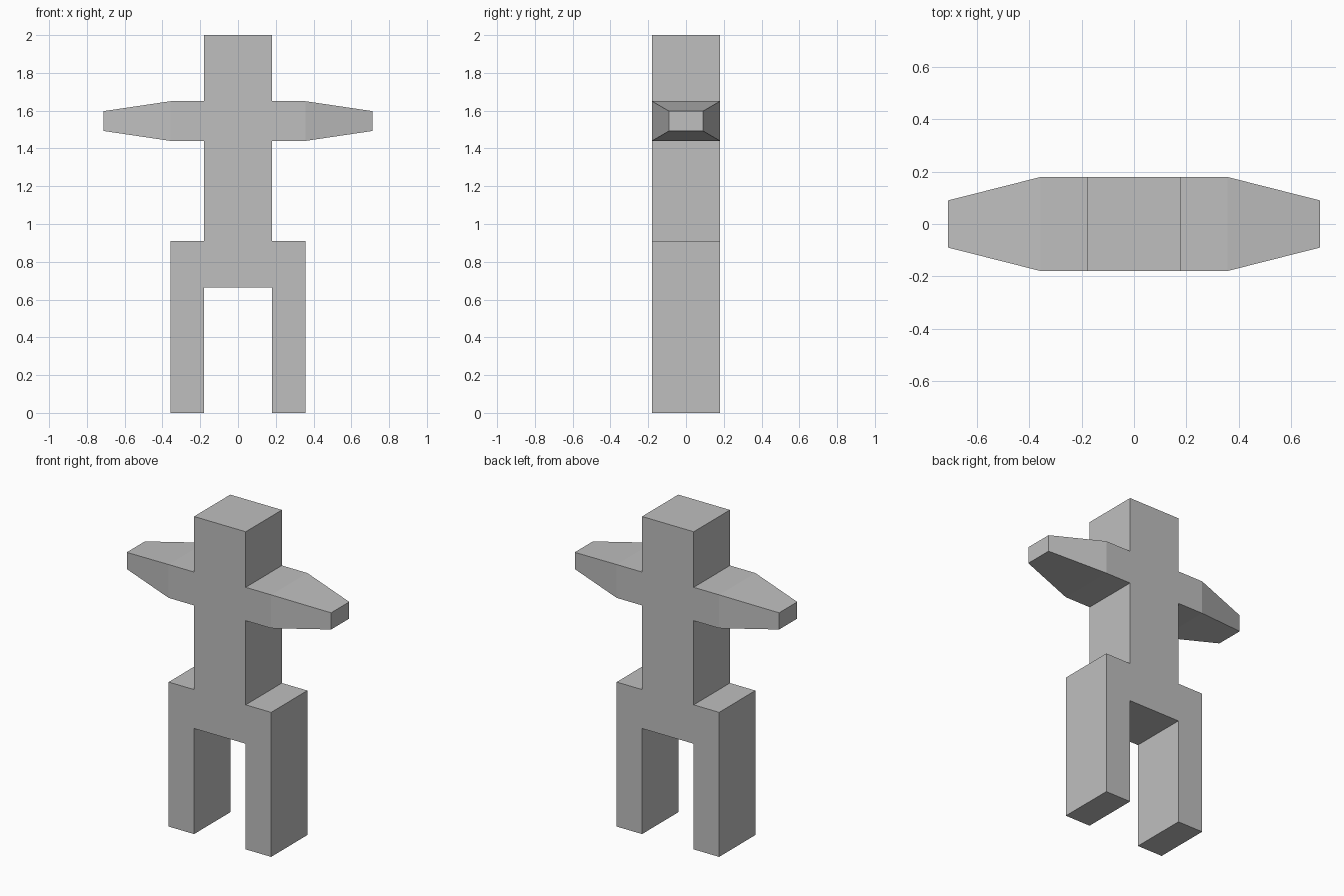
import bpy
import bmesh
from mathutils import Vector

default = bpy.data.objects.get("Cube")
if default:
    bpy.data.objects.remove(default, do_unlink=True)

HALF = 0.18       # half width and depth of the torso
SIDE = 0.357      # outer side of hips and shoulders
REACH = 0.712     # arm tip
LEVELS = [0.665, 0.91, 1.44, 1.65, 2.0]   # crotch, hips, armpit, shoulder, crown

grey = bpy.data.materials.new("plain_grey")
grey.use_nodes = True
colour = (0.52, 0.52, 0.52, 1)
grey.diffuse_color = colour
grey.node_tree.nodes["Principled BSDF"].inputs["Base Color"].default_value = colour

bm = bmesh.new()


def extrude(face, offset, taper=1.0):
    """Extrude one face by an offset, scale its end and return the end face."""
    result = bmesh.ops.extrude_face_region(bm, geom=[face])["geom"]
    end = next(g for g in result if isinstance(g, bmesh.types.BMFace))
    if face.is_valid:
        bmesh.ops.delete(bm, geom=[face], context='FACES_ONLY')
    centre = end.calc_center_median() + Vector(offset)
    for v in end.verts:
        v.co = centre + (v.co + Vector(offset) - centre) * taper
    end.normal_update()
    return end


def face_at(x, z):
    """Find the face whose centre lies nearest to a point in the middle plane."""
    target = Vector((x, 0, z))
    return min(bm.faces, key=lambda f: (f.calc_center_median() - target).length)


# Torso and head: a square column extruded up through its levels
corners = [(-HALF, -HALF), (HALF, -HALF), (HALF, HALF), (-HALF, HALF)]
base = bm.faces.new([bm.verts.new((x, y, LEVELS[0])) for x, y in corners])
top = bm.faces.new([bm.verts.new((x, y, LEVELS[1])) for x, y in corners])
for i in range(4):
    a, b = base.verts[i], base.verts[(i + 1) % 4]
    c, d = top.verts[(i + 1) % 4], top.verts[i]
    bm.faces.new((a, b, c, d))
for low, high in zip(LEVELS[1:], LEVELS[2:]):
    top = extrude(top, (0, 0, high - low))

hip_z = (LEVELS[0] + LEVELS[1]) / 2
arm_z = (LEVELS[2] + LEVELS[3]) / 2
for s in (-1, 1):
    # Hip block and leg
    extrude(face_at(s * HALF, hip_z), (s * (SIDE - HALF), 0, 0))
    extrude(face_at(s * (SIDE + HALF) / 2, LEVELS[0]), (0, 0, -LEVELS[0]))
    # Shoulder block and tapered arm
    shoulder = extrude(face_at(s * HALF, arm_z), (s * (SIDE - HALF), 0, 0))
    extrude(shoulder, (s * (REACH - SIDE), 0, 0), 0.5)

bmesh.ops.recalc_face_normals(bm, faces=bm.faces[:])
mesh = bpy.data.meshes.new("blocky_figure")
bm.to_mesh(mesh)
bm.free()
mesh.materials.append(grey)
bpy.context.collection.objects.link(bpy.data.objects.new("blocky_figure", mesh))
